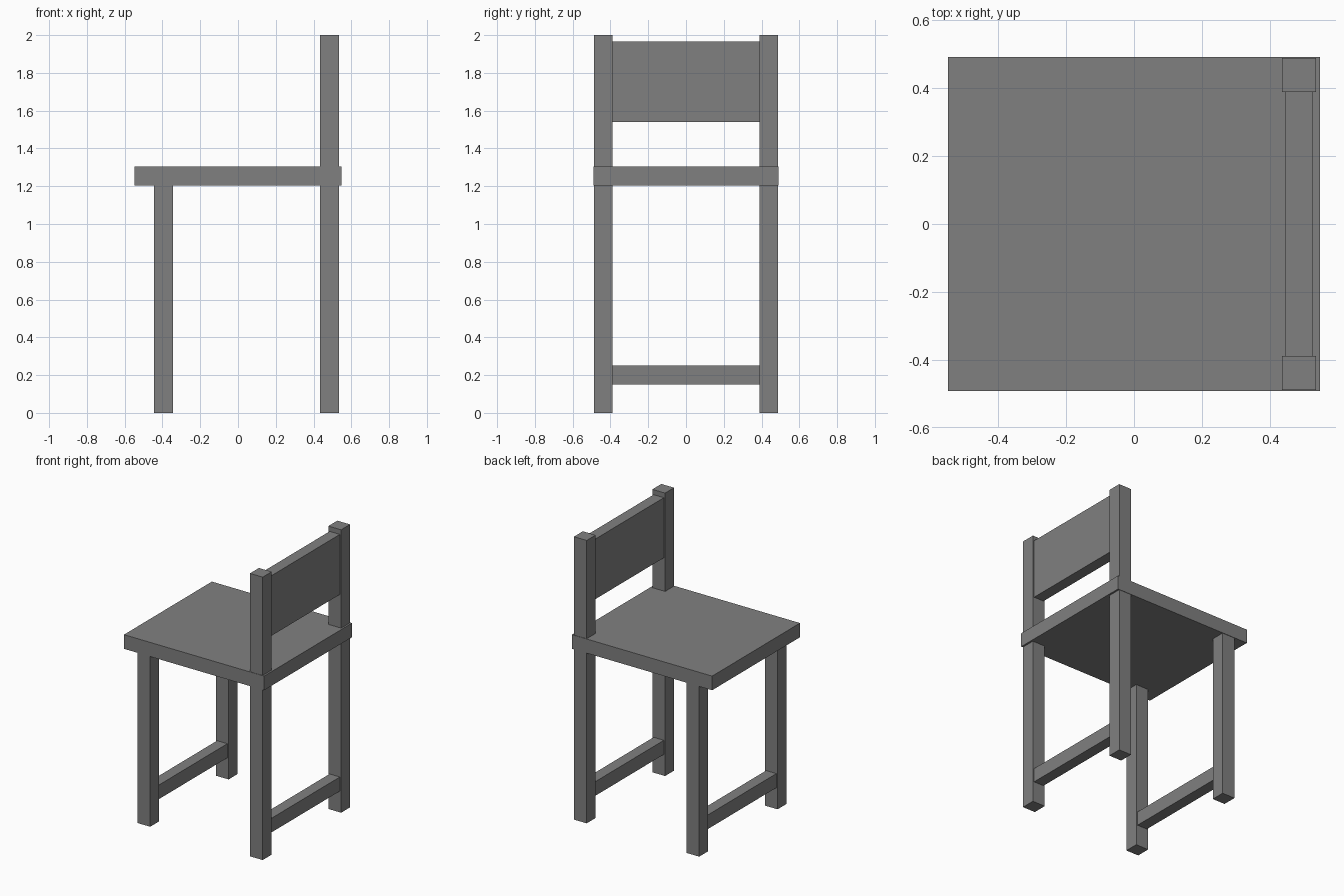
import bpy

if "Cube" in bpy.data.objects:
    bpy.data.objects.remove(bpy.data.objects["Cube"])

grey = bpy.data.materials.new("plain grey")
grey.diffuse_color = (0.216, 0.216, 0.216, 1.0)
grey.use_nodes = True
grey.node_tree.nodes["Principled BSDF"].inputs["Base Color"].default_value = grey.diffuse_color


def box(name, x, y, z):
    """Box spanning the (min, max) ranges on each axis."""
    bpy.ops.mesh.primitive_cube_add(size=1)
    ob = bpy.context.object
    ob.name = name
    for v in ob.data.vertices:
        v.co = [lo + (c + 0.5) * (hi - lo) for c, (lo, hi) in zip(v.co, (x, y, z))]
    ob.data.materials.append(grey)
    return ob


FRONT_X = (-0.445, -0.345)   # legs under the open edge of the seat
BACK_X = (0.435, 0.535)      # tall posts carrying the backrest
INNER, OUTER = 0.388, 0.488  # leg extents in y

# Seat slab
box("seat", (-0.548, 0.548), (-0.491, 0.491), (1.205, 1.305))

# Legs and posts, on both sides
for side, y in (("near", (-OUTER, -INNER)), ("far", (INNER, OUTER))):
    box("front_leg_" + side, FRONT_X, y, (0, 1.205))
    box("back_post_" + side, BACK_X, y, (0, 2.0))

# Low stretchers joining each pair of legs, slightly thinner than the legs
for name, (lo, hi) in (("front_stretcher", FRONT_X), ("back_stretcher", BACK_X)):
    box(name, (lo + 0.01, hi - 0.01), (-OUTER, OUTER), (0.15, 0.25))

# Backrest panel between the posts
box("backrest", (0.445, 0.525), (-INNER, INNER), (1.54, 1.965))
